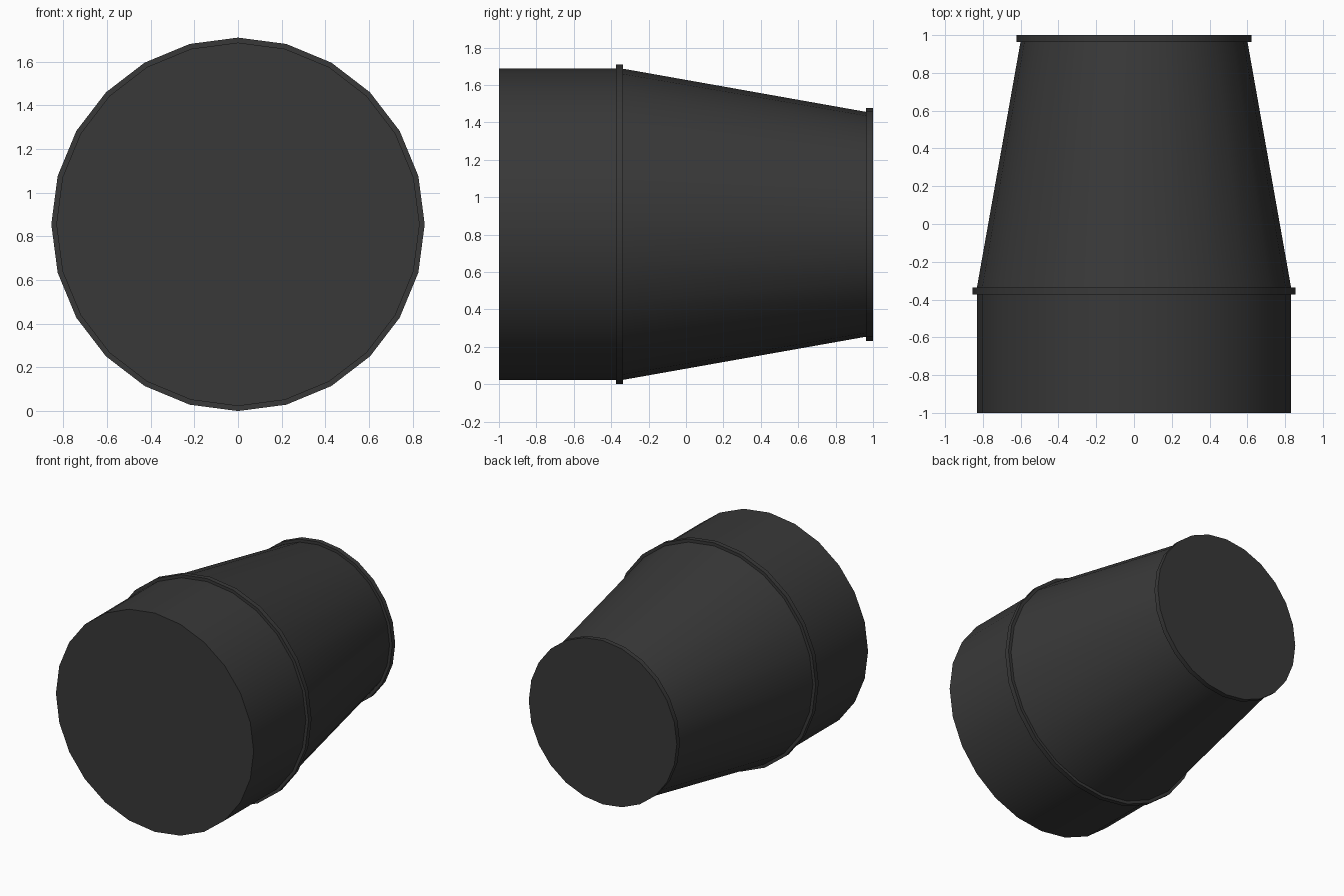
import bpy, bmesh, math

if "Cube" in bpy.data.objects:
    bpy.data.objects.remove(bpy.data.objects["Cube"])

SIDES = 24
CENTRE_Z = 0.855

mat = bpy.data.materials.new("dark_grey")
mat.diffuse_color = (0.04, 0.04, 0.04, 1)
mat.use_nodes = True
mat.node_tree.nodes["Principled BSDF"].inputs["Base Color"].default_value = mat.diffuse_color


def turned(name, profile):
    """Closed solid turned around the y axis from (y, radius) stations."""
    bm = bmesh.new()
    rings = []
    for y, r in profile:
        angles = [2 * math.pi * i / SIDES for i in range(SIDES)]
        rings.append([bm.verts.new((r * math.sin(a), y, CENTRE_Z + r * math.cos(a)))
                      for a in angles])
    for a, b in zip(rings, rings[1:]):
        for i in range(SIDES):
            j = (i + 1) % SIDES
            bm.faces.new((a[i], a[j], b[j], b[i]))
    bm.faces.new(rings[0])
    bm.faces.new(rings[-1])
    bmesh.ops.recalc_face_normals(bm, faces=bm.faces)
    mesh = bpy.data.meshes.new(name)
    bm.to_mesh(mesh)
    bm.free()
    mesh.materials.append(mat)
    obj = bpy.data.objects.new(name, mesh)
    bpy.context.collection.objects.link(obj)
    bpy.ops.object.select_all(action='DESELECT')
    obj.select_set(True)
    bpy.context.view_layer.objects.active = obj
    bpy.ops.object.shade_smooth_by_angle(angle=math.radians(30))
    return obj


# straight front barrel
turned("barrel", [(-1.0, 0.832), (-0.355, 0.832)])
# tapering rear section, ending inside the rim
turned("taper", [(-0.355, 0.835), (0.98, 0.598)])
# raised band where barrel meets taper
turned("middle_band", [(-0.373, 0.855), (-0.337, 0.855)])
# closed rim at the narrow end
turned("end_rim", [(0.963, 0.623), (1.0, 0.623)])
